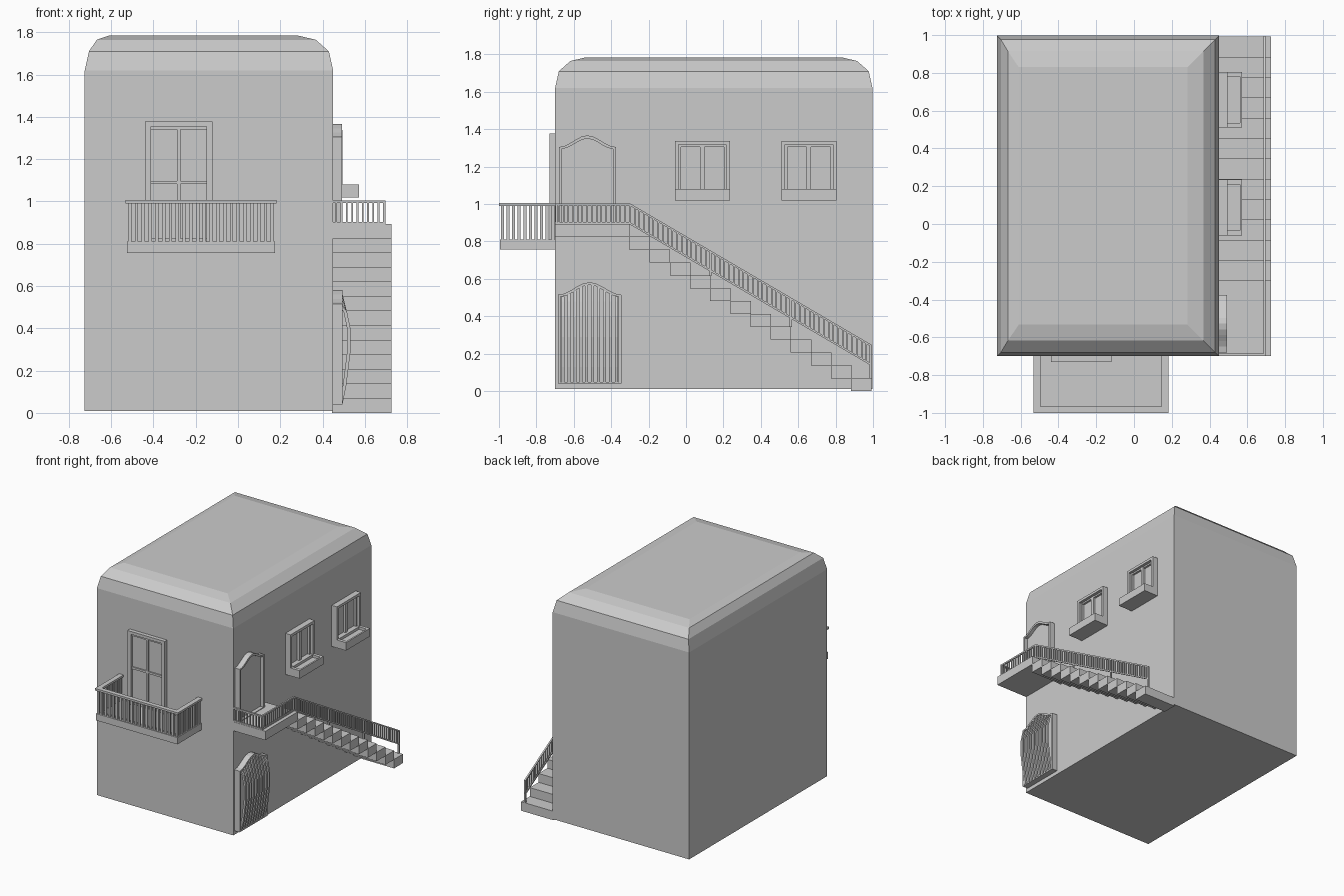
import bpy, bmesh, math
from mathutils import Vector

if "Cube" in bpy.data.objects:
    bpy.data.objects.remove(bpy.data.objects["Cube"])


class Part:
    """Collects simple solids into one named object."""
    def __init__(self, name):
        self.name, self.bm = name, bmesh.new()

    def loft(self, rings, caps=True):
        vs = [[self.bm.verts.new(p) for p in r] for r in rings]
        n = len(vs[0])
        for a, b in zip(vs, vs[1:]):
            for i in range(n):
                j = (i + 1) % n
                self.bm.faces.new((a[i], a[j], b[j], b[i]))
        if caps:
            self.bm.faces.new(vs[0][::-1])
            self.bm.faces.new(vs[-1])
        return vs

    def box(self, x0, x1, y0, y1, z0, z1):
        self.loft([[(x0, y0, z), (x1, y0, z), (x1, y1, z), (x0, y1, z)] for z in (z0, z1)])

    def prism_x(self, pts, x0, x1):
        self.loft([[(x, y, z) for y, z in pts] for x in (x0, x1)])

    def prism_y(self, pts, y0, y1):
        self.loft([[(x, y, z) for x, z in pts] for y in (y0, y1)])

    def frame_x(self, outer, inner, x0, x1):
        # closed band between two (y, z) outlines
        rings = [[(x, y, z) for y, z in o] for o, x in
                 ((outer, x0), (outer, x1), (inner, x1), (inner, x0))]
        self.loft(rings + [rings[0]], caps=False)

    def done(self):
        bm = self.bm
        bmesh.ops.remove_doubles(bm, verts=bm.verts, dist=1e-5)
        bmesh.ops.recalc_face_normals(bm, faces=bm.faces)
        me = bpy.data.meshes.new(self.name)
        bm.to_mesh(me)
        bm.free()
        bpy.context.collection.objects.link(bpy.data.objects.new(self.name, me))


def arch_z(t, spring, peak):
    # t runs -1..1 across the opening
    return spring + (peak - spring) * (0.5 + 0.5 * math.cos(math.pi * t))


def arch(y0, y1, z0, spring, peak, n=10):
    top = [(y1 + (y0 - y1) * i / n, arch_z(1 - 2 * i / n, spring, peak)) for i in range(n + 1)]
    return [(y0, z0), (y1, z0)] + top


# House body with rounded roof edge
body = Part("house_body")
rings = []
for l, o, z in ((0, 0, 0.01), (0, 0, 1.62), (0.02, 0.02, 1.71),
                (0.057, 0.082, 1.765), (0.115, 0.167, 1.785)):
    x0, x1, y0, y1 = -0.725 + l, 0.45 - o, -0.70 + o, 0.997 - o
    rings.append([(x0, y0, z), (x1, y0, z), (x1, y1, z), (x0, y1, z)])
body.loft(rings)
body.done()

# Front balcony: slab, handrail, balusters
slab = Part("balcony_slab")
slab.box(-0.525, 0.175, -0.995, -0.70, 0.757, 0.81)
slab.done()
rail = Part("balcony_handrail")
rail.box(-0.532, 0.182, -1.0, -0.965, 0.99, 1.006)
rail.box(-0.532, -0.495, -0.965, -0.70, 0.99, 1.006)
rail.box(0.145, 0.182, -0.965, -0.70, 0.99, 1.006)
rail.done()
bal = Part("balcony_balusters")
for i in range(22):
    x = -0.512 + 0.674 * i / 21
    bal.box(x - 0.008, x + 0.008, -0.99, -0.974, 0.81, 0.99)
for x in (-0.512, 0.162):
    for i in range(1, 10):
        y = -0.982 + 0.03 * i
        bal.box(x - 0.008, x + 0.008, y - 0.008, y + 0.008, 0.81, 0.99)
bal.done()

# Balcony door
door = Part("balcony_door_frame")
for x0, x1, z0, z1 in ((-0.44, -0.412, 0.81, 1.378), (-0.148, -0.12, 0.81, 1.378),
                       (-0.412, -0.148, 1.355, 1.378)):
    door.box(x0, x1, -0.73, -0.70, z0, z1)
door.done()
leaf = Part("balcony_door_leaves")
leaf.box(-0.412, -0.148, -0.708, -0.70, 0.81, 1.355)
leaf.box(-0.288, -0.272, -0.72, -0.708, 0.81, 1.355)
for x0, x1 in ((-0.412, -0.288), (-0.272, -0.148)):
    for z in (0.81, 1.082, 1.34):
        leaf.box(x0, x1, -0.718, -0.708, z, z + 0.016)
leaf.done()

# Arched upper door on the right wall
fr = Part("upper_door_frame")
fr.frame_x(arch(-0.68, -0.375, 0.895, 1.305, 1.367), arch(-0.665, -0.39, 0.90, 1.295, 1.35), 0.445, 0.493)
fr.done()
pn = Part("upper_door_panel")
pn.prism_x(arch(-0.665, -0.39, 0.90, 1.295, 1.35), 0.445, 0.465)
pn.done()

# Arched lower gate with bulging bars
fr = Part("gate_frame")
fr.frame_x(arch(-0.685, -0.345, 0.04, 0.515, 0.582), arch(-0.67, -0.36, 0.05, 0.505, 0.568), 0.445, 0.495)
fr.done()
pn = Part("gate_panel")
pn.prism_x(arch(-0.67, -0.36, 0.05, 0.505, 0.568), 0.445, 0.46)
pn.done()
bars = Part("gate_bars")
for i in range(10):
    t = -0.9 + 0.2 * i
    y = -0.515 + 0.158 * t
    top = arch_z(t, 0.505, 0.572)
    path = [(0.495, 0.045), (0.512, 0.13), (0.532, 0.29), (0.532, 0.40), (0.515, 0.48), (0.492, top)]
    bars.prism_y(path + [(x - 0.016, z) for x, z in reversed(path)], y - 0.008, y + 0.008)
bars.done()

# Right-hand windows with planter sills
for k, y0 in enumerate((-0.06, 0.51)):
    y1, m = y0 + 0.295, y0 + 0.1475
    w = Part("window_%d" % (k + 1))
    rect = lambda d, zb: [(y0 + d, zb), (y1 - d, zb), (y1 - d, 1.338 - d), (y0 + d, 1.338 - d)]
    w.frame_x(rect(0, 1.06), rect(0.02, 1.075), 0.445, 0.495)
    w.box(0.445, 0.456, y0 + 0.02, y1 - 0.02, 1.075, 1.318)
    for a, b in ((y0 + 0.02, m), (m, y1 - 0.02)):
        w.box(0.456, 0.475, a, a + 0.012, 1.075, 1.318)
        w.box(0.456, 0.475, b - 0.012, b, 1.075, 1.318)
        w.box(0.456, 0.472, a + 0.012, b - 0.012, 1.306, 1.318)
    w.done()
    p = Part("window_planter_%d" % (k + 1))
    def prect(d, z, xa):
        return [(xa, y0 + d, z), (0.573 - d / 2, y0 + d, z), (0.573 - d / 2, y1 - d, z), (xa, y1 - d, z)]
    p.loft([prect(0, 1.018, 0.445), prect(0, 1.08, 0.445), prect(0.025, 1.08, 0.495), prect(0.025, 1.06, 0.495)])
    p.done()

# Landing and floating steps
land = Part("landing")
land.box(0.445, 0.725, -0.70, -0.30, 0.824, 0.893)
land.done()
steps = Part("stair_steps")
RUN, RISE = 1.293 / 12, 0.0687
for i in range(12):
    y, z = -0.30 + RUN * i, RISE * (11 - i)
    steps.box(0.445, 0.725, y - 0.002, y + RUN, z, z + RISE + 0.001)
steps.done()

# Stair railing
SX = 0.691
def top_z(y):
    return 1.0 if y < -0.30 else 1.0 - (y + 0.30) * 0.755 / 1.29

def bar_along(part, ya, yb, drop, h):
    za, zb = top_z(ya) - drop, top_z(yb) - drop
    part.prism_x([(ya, za - h), (yb, zb - h), (yb, zb), (ya, za)], SX - 0.006, SX + 0.006)

rl = Part("stair_rails")
for drop in (-0.004, 0.097):
    bar_along(rl, -0.70, -0.30, drop, 0.012)
    bar_along(rl, -0.30, 0.995, drop, 0.012)
    rl.box(0.45, SX, -0.698, -0.686, 1.0 - drop - 0.012, 1.0 - drop)
rl.done()
po = Part("stair_posts")
for y in (-0.692, -0.30, 0.13, 0.56, 0.988):
    i = min(11, int((y + 0.30) / RUN)) if y > -0.29 else -1
    po.box(SX - 0.006, SX + 0.006, y - 0.006, y + 0.006, RISE * (12 - i) - 0.002, top_z(y))
po.done()
sb = Part("stair_balusters")
for i in range(66):
    y = -0.68 + 0.0253 * i
    sb.box(SX - 0.004, SX + 0.004, y - 0.004, y + 0.004, top_z(y) - 0.105, top_z(y) - 0.004)
for i in range(9):
    x = 0.465 + 0.025 * i
    sb.box(x - 0.004, x + 0.004, -0.696, -0.688, 0.893, 0.995)
sb.done()
